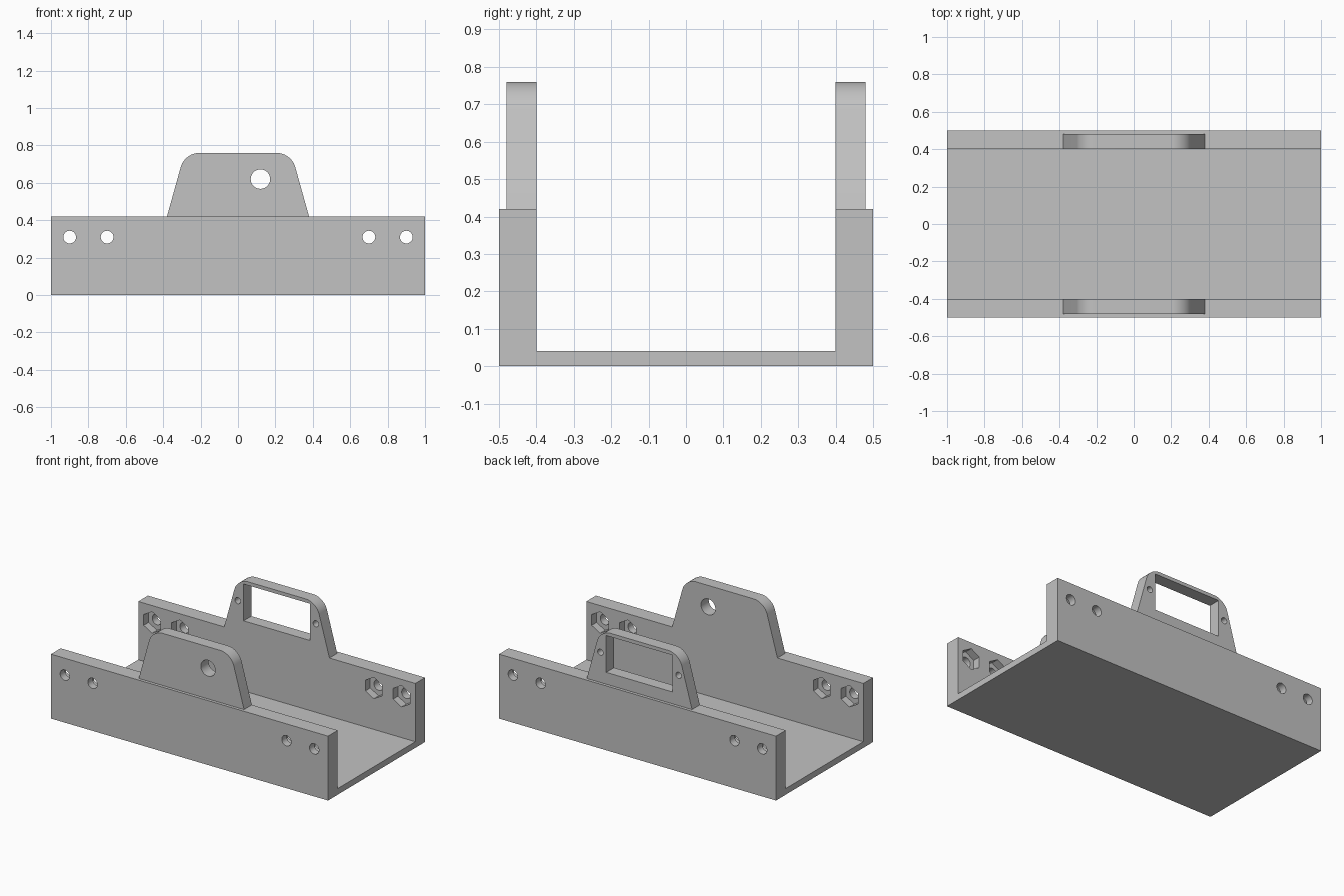
import bpy
import bmesh
import math
from mathutils import Matrix

cube = bpy.data.objects.get("Cube")
if cube:
    bpy.data.objects.remove(cube, do_unlink=True)

grey = bpy.data.materials.new("plain grey")
grey.use_nodes = True
colour = (0.54, 0.54, 0.54, 1)
grey.diffuse_color = colour
grey.node_tree.nodes["Principled BSDF"].inputs["Base Color"].default_value = colour


def add_object(name, bm):
    bmesh.ops.recalc_face_normals(bm, faces=bm.faces)
    mesh = bpy.data.meshes.new(name)
    bm.to_mesh(mesh)
    bm.free()
    mesh.materials.append(grey)
    obj = bpy.data.objects.new(name, mesh)
    bpy.context.collection.objects.link(obj)
    return obj


def extrude(points, direction):
    """Solid made by sweeping a flat outline along a direction."""
    bm = bmesh.new()
    face = bm.faces.new([bm.verts.new(p) for p in points])
    swept = bmesh.ops.extrude_face_region(bm, geom=[face], use_keep_orig=True)
    verts = [g for g in swept["geom"] if isinstance(g, bmesh.types.BMVert)]
    bmesh.ops.translate(bm, verts=verts, vec=direction)
    return bm


def drill(obj, x, z, y0, y1, radius, sides=40):
    """Cut a round or many-sided hole running along y."""
    bm = bmesh.new()
    # a six-sided hole ends up with a corner pointing up
    place = Matrix.Translation((x, (y0 + y1) / 2, z)) @ Matrix.Rotation(math.pi / 2, 4, "X")
    bmesh.ops.create_cone(bm, cap_ends=True, segments=sides, radius1=radius,
                          radius2=radius, depth=abs(y1 - y0), matrix=place)
    cut(obj, bm)


def cut(obj, bm):
    cutter = add_object("cutter", bm)
    cutter.hide_render = True
    mod = obj.modifiers.new("cut", "BOOLEAN")
    mod.operation = "DIFFERENCE"
    mod.solver = "EXACT"
    mod.object = cutter
    bpy.context.view_layer.objects.active = obj
    bpy.ops.object.modifier_apply(modifier=mod.name)
    bpy.data.objects.remove(cutter, do_unlink=True)


def make_tab(name, side):
    """Tapered upright plate with rounded top corners."""
    outline = [(-0.38, 0.42), (0.38, 0.42), (0.285, 0.76), (-0.285, 0.76)]
    bm = extrude([(x, side * 0.4, z) for x, z in outline], (0, side * 0.08, 0))
    corners = [e for e in bm.edges
               if all(v.co.z > 0.7 for v in e.verts)
               and abs(e.verts[0].co.x - e.verts[1].co.x) < 0.01]
    bmesh.ops.bevel(bm, geom=corners, offset=0.0755, offset_type="OFFSET",
                    segments=12, profile=0.5, affect="EDGES")
    return add_object(name, bm)


# U-shaped channel
section = [(-0.5, 0), (0.5, 0), (0.5, 0.42), (0.4, 0.42),
           (0.4, 0.04), (-0.4, 0.04), (-0.4, 0.42), (-0.5, 0.42)]
channel = add_object("channel", extrude([(-1, y, z) for y, z in section], (2, 0, 0)))

# Bolt holes with nut pockets on the inner faces
for side in (-1, 1):
    for x in (-0.9, -0.7, 0.7, 0.9):
        drill(channel, x, 0.31, side * 0.35, side * 0.55, 0.034)
        drill(channel, x, 0.31, side * 0.35, side * 0.45, 0.07, 6)

# Front tab with a pivot hole
front_tab = make_tab("front_tab", -1)
drill(front_tab, 0.12, 0.62, -0.55, -0.35, 0.052)

# Back tab with a rectangular window and two screw holes
back_tab = make_tab("back_tab", 1)
window = [(-0.24, 0.497), (0.24, 0.497), (0.24, 0.737), (-0.24, 0.737)]
cut(back_tab, extrude([(x, 0.35, z) for x, z in window], (0, 0.2, 0)))
for x in (-0.282, 0.282):
    drill(back_tab, x, 0.617, 0.35, 0.55, 0.02, 24)

# Smooth the curved faces, keep the hard edges
bpy.ops.object.select_all(action="DESELECT")
for obj in (channel, front_tab, back_tab):
    obj.select_set(True)
bpy.context.view_layer.objects.active = channel
bpy.ops.object.shade_smooth_by_angle(angle=math.radians(30))
